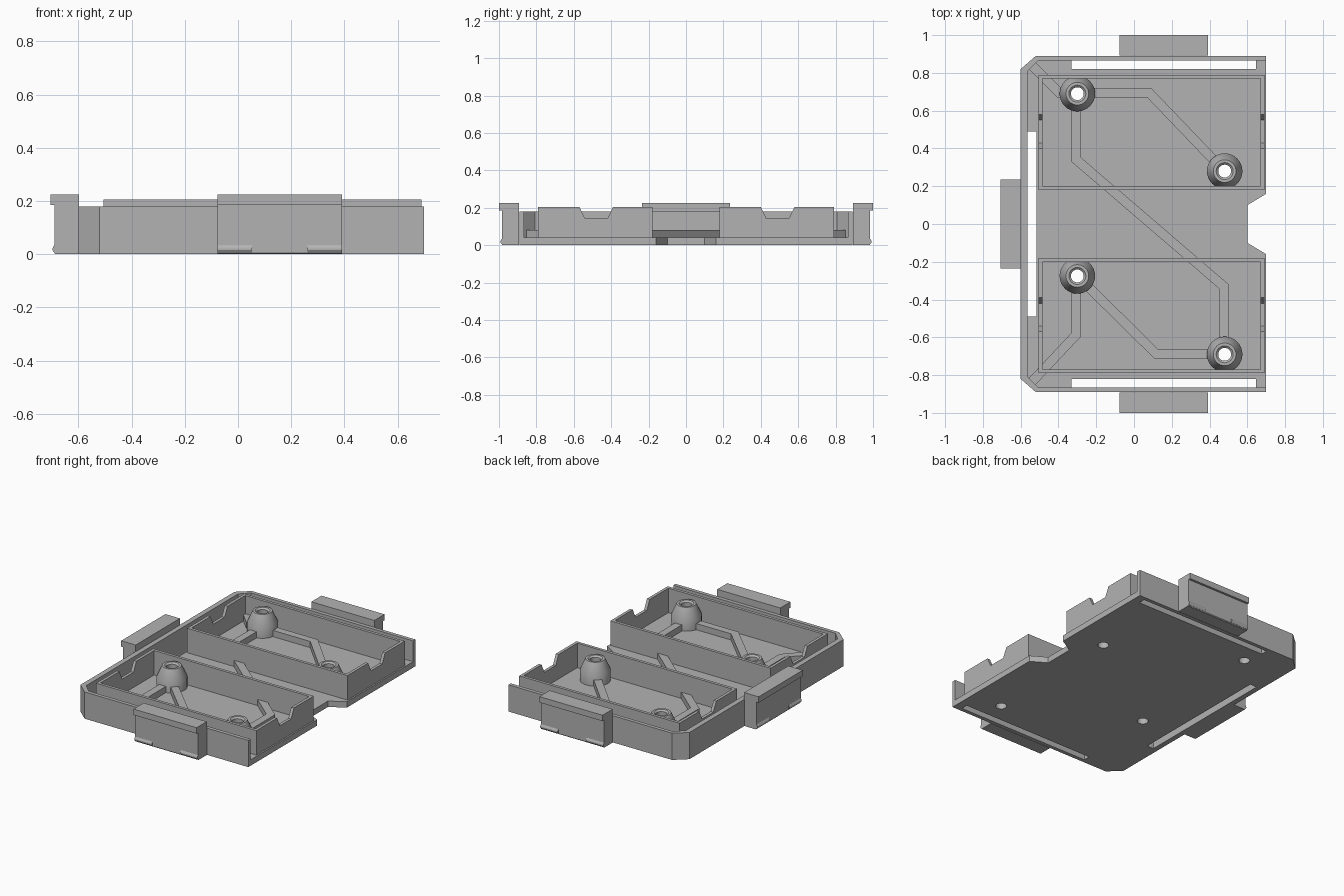
import bpy, bmesh, math
from mathutils import Vector

cube = bpy.data.objects.get("Cube")
if cube:
    bpy.data.objects.remove(cube, do_unlink=True)

grey = bpy.data.materials.new("plain_grey")
grey.use_nodes = True
COLOUR = (0.45, 0.45, 0.45, 1)
grey.diffuse_color = COLOUR
grey.node_tree.nodes["Principled BSDF"].inputs["Base Color"].default_value = COLOUR

FLOOR, WALL, RIM = 0.04, 0.18, 0.205
PILLARS = [(-0.3, 0.69), (0.48, 0.28), (-0.3, -0.275), (0.48, -0.69)]


def prism(name, start, sweep):
    """Sweep a flat polygon of 3D points along a vector."""
    bm = bmesh.new()
    face = bm.faces.new([bm.verts.new(p) for p in start])
    res = bmesh.ops.extrude_face_region(bm, geom=[face])
    moved = [v for v in res["geom"] if isinstance(v, bmesh.types.BMVert)]
    bmesh.ops.translate(bm, verts=moved, vec=sweep)
    bmesh.ops.recalc_face_normals(bm, faces=bm.faces)
    return finish(name, bm)


def finish(name, bm):
    mesh = bpy.data.meshes.new(name)
    bm.to_mesh(mesh)
    bm.free()
    mesh.materials.append(grey)
    ob = bpy.data.objects.new(name, mesh)
    bpy.context.scene.collection.objects.link(ob)
    return ob


def slab(name, outline, z0, z1):
    return prism(name, [(x, y, z0) for x, y in outline], (0, 0, z1 - z0))


def box(name, x0, x1, y0, y1, z0, z1):
    return slab(name, [(x0, y0), (x1, y0), (x1, y1), (x0, y1)], z0, z1)


def lathe(name, profile, centre, steps=32):
    """Turn a closed (radius, z) profile around a vertical axis."""
    bm = bmesh.new()
    rings = []
    for i in range(steps):
        a = math.tau * i / steps
        rings.append([bm.verts.new((centre[0] + r * math.cos(a), centre[1] + r * math.sin(a), z))
                      for r, z in profile])
    n = len(profile)
    for i in range(steps):
        a, b = rings[i], rings[(i + 1) % steps]
        for j in range(n):
            k = (j + 1) % n
            bm.faces.new((a[j], b[j], b[k], a[k]))
    bmesh.ops.recalc_face_normals(bm, faces=bm.faces)
    ob = finish(name, bm)
    bpy.ops.object.select_all(action='DESELECT')
    ob.select_set(True)
    bpy.context.view_layer.objects.active = ob
    bpy.ops.object.shade_smooth_by_angle(angle=math.radians(25))
    return ob


def rib(name, points, half=0.025):
    """Raised strip with mitred bends along a path on the floor."""
    pts = [Vector(p) for p in points]
    left, right = [], []
    for i, p in enumerate(pts):
        a = (p - pts[i - 1]).normalized() if i else (pts[1] - p).normalized()
        b = (pts[i + 1] - p).normalized() if i < len(pts) - 1 else a
        normal = Vector((-(a + b).y, (a + b).x)).normalized()
        off = normal * half / normal.dot(Vector((-a.y, a.x)))
        left.append(p + off)
        right.append(p - off)
    return slab(name, left + right[::-1], FLOOR - 0.005, 0.082)


def cut(target, cutter):
    mod = target.modifiers.new("cut", 'BOOLEAN')
    mod.operation, mod.solver, mod.object = 'DIFFERENCE', 'EXACT', cutter
    cutter.hide_render = True
    bpy.context.view_layer.objects.active = target
    bpy.ops.object.modifier_apply(modifier=mod.name)
    bpy.data.objects.remove(cutter, do_unlink=True)


# Floor plate with chamfered corners and a notch in the open end
half_floor = [(0.60, 0.10), (0.70, 0.16), (0.70, 0.89), (-0.52, 0.89), (-0.60, 0.82)]
outline = half_floor + [(x, -y) for x, y in reversed(half_floor)]
floor = slab("floor_plate", outline, 0, FLOOR)

# Slots along the walls and screw holes
for s in (-1, 1):
    cut(floor, box("slot_cutter", -0.33, 0.645, *sorted((s * 0.82, s * 0.865)), -0.1, 0.1))
cut(floor, box("slot_cutter", -0.565, -0.516, -0.49, 0.49, -0.1, 0.1))
for x, y in PILLARS:
    circle = [(x + 0.034 * math.cos(math.tau * i / 32), y + 0.034 * math.sin(math.tau * i / 32))
              for i in range(32)]
    cut(floor, slab("hole_cutter", circle, -0.1, 0.1))

# Outer wall on three sides
outer = [(0.70, 0.89), (-0.52, 0.89), (-0.60, 0.82)]
inner = [(-0.565, 0.807), (-0.508, 0.865), (0.70, 0.865)]
mirror = lambda pts: [(x, -y) for x, y in reversed(pts)]
slab("outer_wall", outer + mirror(outer) + mirror(inner) + inner, FLOOR, WALL)

# Two inner compartments with notched end walls
for label, y0, y1, mid in (("back", 0.18, 0.79, 0.49), ("front", -0.79, -0.18, -0.48)):
    for side, y in (("outer", y0), ("inner", y1 - 0.02)):
        box(f"{label}_compartment_{side}_wall", -0.505, 0.69, y, y + 0.02, FLOOR, RIM)
    profile = [(y0, FLOOR), (y1, FLOOR), (y1, RIM), (mid + 0.09, RIM), (mid + 0.06, 0.142),
               (mid - 0.06, 0.142), (mid - 0.09, RIM), (y0, RIM)]
    for side, x in (("right", -0.505), ("left", 0.67)):
        prism(f"{label}_compartment_{side}_end", [(x, y, z) for y, z in profile], (0.02, 0, 0))

# Screw pillars
for i, c in enumerate(PILLARS):
    lathe(f"screw_pillar_{i + 1}",
          [(0.034, FLOOR), (0.094, FLOOR), (0.094, 0.11), (0.06, 0.185), (0.045, 0.185), (0.034, 0.175)], c)

# Floor ribs between the pillars and out to the corners
rib("rib_back", [(-0.24, 0.695), (0.08, 0.695), (0.435, 0.325)])
rib("rib_long", [(-0.305, 0.63), (-0.305, 0.34), (0.475, -0.33), (0.475, -0.63)])
rib("rib_front", [(-0.26, -0.315), (0.12, -0.69), (0.42, -0.69)])
rib("rib_back_corner", [(-0.36, 0.695), (-0.395, 0.695), (-0.54, 0.84)])
rib("rib_front_corner", [(-0.305, -0.335), (-0.305, -0.585), (-0.54, -0.835)])


# Side clips: block, overhanging lip and two small ridges at the foot
def clip(name, place, half):
    def part(suffix, profile, a, b):
        pts = [Vector((*place(a, d), z)) for d, z in profile]
        prism(f"{name}_{suffix}", pts, Vector((*place(b, profile[0][0]), profile[0][1])) - pts[0])
    part("block", [(0, 0), (0.088, 0), (0.093, 0.005), (0.093, 0.185), (0, 0.185)], -half, half)
    part("lip", [(0, 0.185), (0.108, 0.185), (0.108, 0.225), (0, 0.225)], -half, half)
    for side, s in (("left", 1), ("right", -1)):
        part(f"{side}_ridge", [(0.085, 0.006), (0.094, 0.006), (0.1, 0.015), (0.1, 0.022), (0.092, 0.036)],
             s * (half - 0.13), s * half)


clip("back_clip", lambda a, d: (0.157 + a, 0.892 + d), 0.235)
clip("front_clip", lambda a, d: (0.157 + a, -0.892 - d), 0.235)
clip("right_clip", lambda a, d: (-0.598 - d, a), 0.235)
